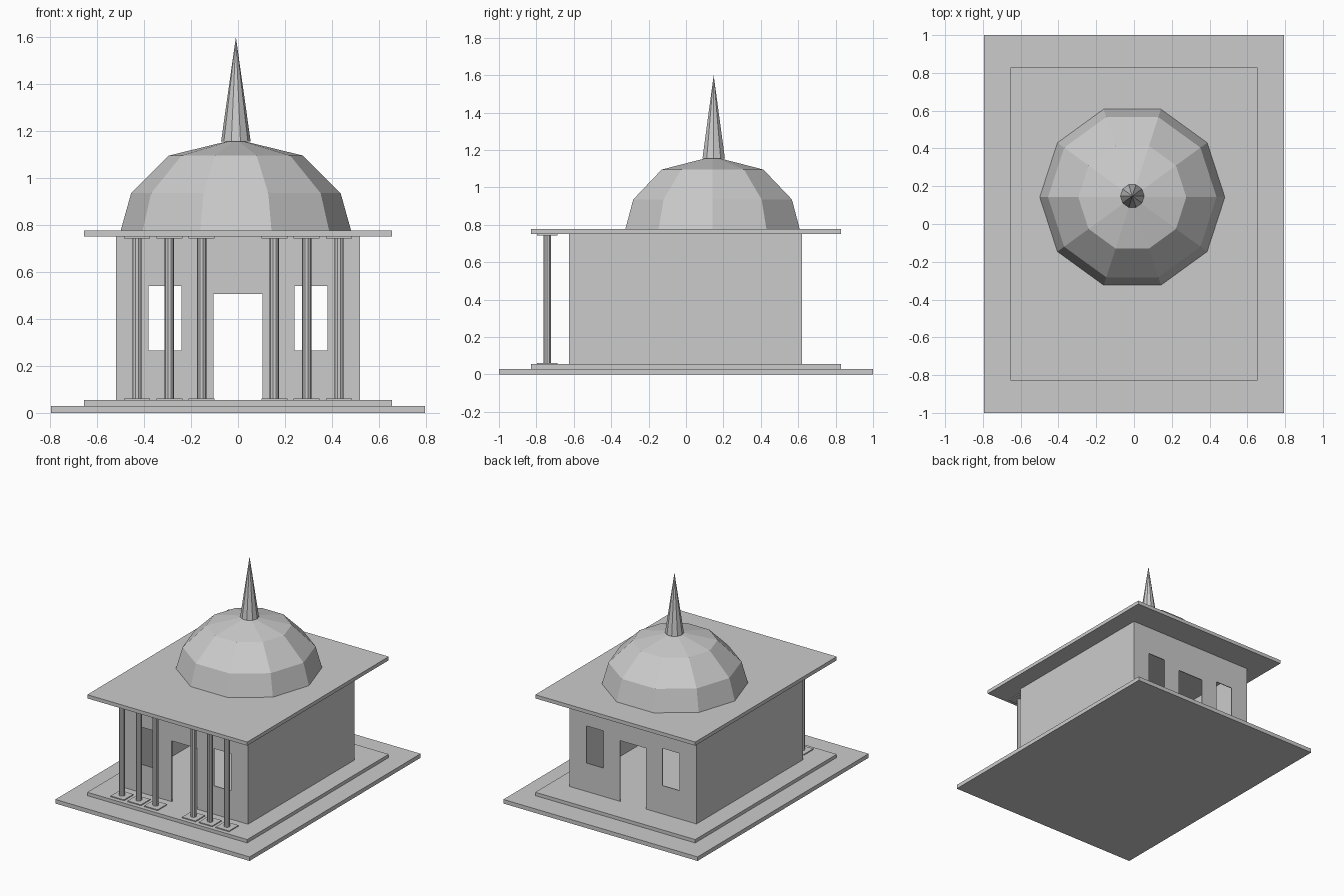
import bpy
import bmesh
import math

old = bpy.data.objects.get("Cube")
if old:
    bpy.data.objects.remove(old, do_unlink=True)

# Single stone colour
STONE = (0.6, 0.6, 0.6, 1.0)
stone = bpy.data.materials.new("grey stone")
stone.use_nodes = True
stone.diffuse_color = STONE
stone.node_tree.nodes["Principled BSDF"].inputs["Base Color"].default_value = STONE


def finish(name, bm):
    mesh = bpy.data.meshes.new(name)
    bmesh.ops.recalc_face_normals(bm, faces=bm.faces)
    bm.to_mesh(mesh)
    bm.free()
    mesh.materials.append(stone)
    obj = bpy.data.objects.new(name, mesh)
    bpy.context.collection.objects.link(obj)
    return obj


def slab(name, size, x, y, bottom, top):
    bm = bmesh.new()
    bmesh.ops.create_cube(bm, size=1)
    bmesh.ops.scale(bm, vec=(size[0], size[1], top - bottom), verts=bm.verts)
    bmesh.ops.translate(bm, vec=(x, y, (bottom + top) / 2), verts=bm.verts)
    return finish(name, bm)


def turned(name, profile, x, y, sides=10):
    """Faceted round part from (radius, height) points; radius 0 is a tip."""
    bm = bmesh.new()
    rings = []
    for r, z in profile:
        count = sides if r else 1
        angles = [2 * math.pi * i / sides for i in range(count)]
        rings.append([bm.verts.new((x + r * math.cos(a), y + r * math.sin(a), z)) for a in angles])
    for low, high in zip(rings, rings[1:]):
        for i in range(sides):
            j = (i + 1) % sides
            if len(high) == 1:
                bm.faces.new((low[i], low[j], high[0]))
            else:
                bm.faces.new((low[i], low[j], high[j], high[i]))
    for ring in (rings[0], rings[-1]):
        if len(ring) > 1:
            bm.faces.new(ring)
    return finish(name, bm)


FLOOR, CEILING = 0.055, 0.75
HALF_X, FRONT_Y, BACK_Y = 0.52, -0.625, 0.62

# Stepped base and flat roof
slab("base_slab", (1.59, 2.0), 0, 0, 0, 0.03)
slab("plinth", (1.31, 1.655), 0, 0, 0.03, FLOOR)
slab("roof_slab", (1.31, 1.655), 0, 0, CEILING, 0.777)

# Thin end walls, a grid of panels with a door and two windows left open
DOOR = (-0.105, 0.105, FLOOR, 0.505)
WINDOWS = [(-0.38, -0.24, 0.265, 0.54), (0.24, 0.38, 0.265, 0.54)]
OPENINGS = [DOOR] + WINDOWS
xs = sorted({-HALF_X, HALF_X} | {v for o in OPENINGS for v in o[:2]})
zs = sorted({FLOOR, CEILING} | {v for o in OPENINGS for v in o[2:]})


def is_open(x, z):
    return any(o[0] < x < o[1] and o[2] < z < o[3] for o in OPENINGS)


def end_wall(name, y, inward):
    bm = bmesh.new()
    for x0, x1 in zip(xs, xs[1:]):
        for z0, z1 in zip(zs, zs[1:]):
            if not is_open((x0 + x1) / 2, (z0 + z1) / 2):
                corners = ((x0, z0), (x1, z0), (x1, z1), (x0, z1))
                bm.faces.new([bm.verts.new((x, y, z)) for x, z in corners])
    bmesh.ops.remove_doubles(bm, verts=bm.verts, dist=0.0001)
    panels = bm.faces[:]
    grown = bmesh.ops.extrude_face_region(bm, geom=panels, use_keep_orig=True)
    moved = [v for v in grown["geom"] if isinstance(v, bmesh.types.BMVert)]
    bmesh.ops.translate(bm, vec=(0, inward, 0), verts=moved)
    return finish(name, bm)


THICK = 0.006
end_wall("front_wall", FRONT_Y, THICK)
end_wall("back_wall", BACK_Y, -THICK)

# Plain side walls
for side, label in ((1, "left"), (-1, "right")):
    slab(label + "_wall", (THICK, BACK_Y - FRONT_Y), side * (HALF_X - THICK / 2),
         (BACK_Y + FRONT_Y) / 2, FLOOR, CEILING)

# Porch columns with square bases and caps
COLUMN_Y, PLATE = -0.742, 0.007
for side, label in ((1, "left"), (-1, "right")):
    for n, offset in enumerate((0.155, 0.292, 0.43), 1):
        x = side * offset
        tag = f"{label}_column_{n}"
        turned(tag, [(0.02, FLOOR + PLATE), (0.02, CEILING - PLATE)], x, COLUMN_Y)
        slab(tag + "_base", (0.11, 0.11), x, COLUMN_Y, FLOOR, FLOOR + PLATE)
        slab(tag + "_cap", (0.11, 0.11), x, COLUMN_Y, CEILING - PLATE, CEILING)

# Faceted dome and its spire
DOME_X, DOME_Y = -0.009, 0.142
turned("dome", [(0.49, 0.777), (0.446, 0.935), (0.286, 1.095), (0, 1.165)], DOME_X, DOME_Y)
turned("spire", [(0.063, 1.155), (0, 1.6)], DOME_X, DOME_Y + 0.006)
